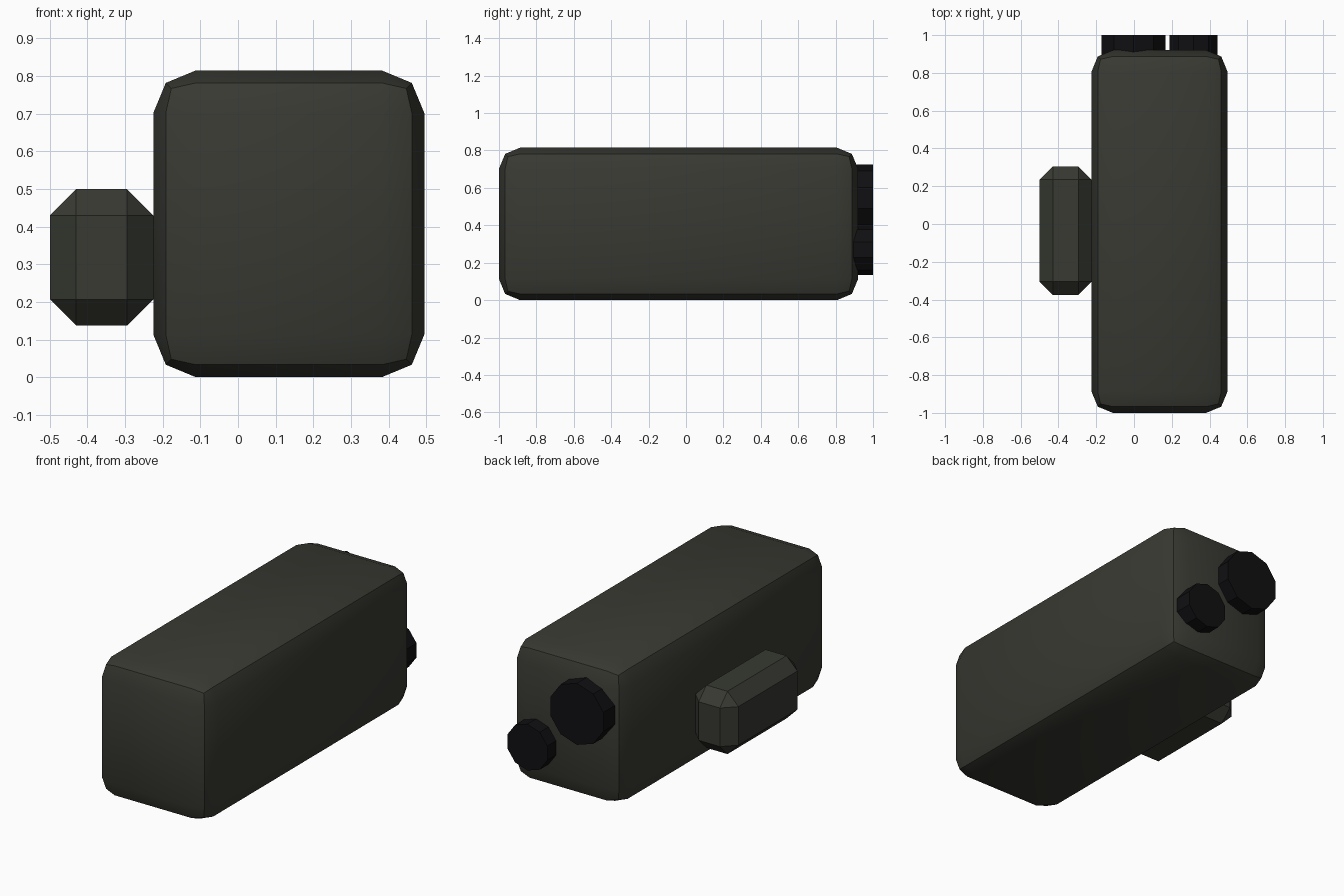
import bpy
from math import pi, radians

if "Cube" in bpy.data.objects:
    bpy.data.objects.remove(bpy.data.objects["Cube"])


def material(name, rgb):
    mat = bpy.data.materials.new(name)
    mat.diffuse_color = (*rgb, 1)
    mat.use_nodes = True
    mat.node_tree.nodes["Principled BSDF"].inputs["Base Color"].default_value = mat.diffuse_color
    return mat


def bevelled_box(name, lo, hi, width, segments, mat):
    size = [b - a for a, b in zip(lo, hi)]
    mid = [(a + b) / 2 for a, b in zip(lo, hi)]
    bpy.ops.mesh.primitive_cube_add(size=1, location=mid)
    ob = bpy.context.object
    ob.name = name
    ob.scale = size
    bpy.ops.object.transform_apply(location=False, rotation=False, scale=True)
    bev = ob.modifiers.new("Bevel", 'BEVEL')
    bev.width = width
    bev.segments = segments
    bpy.ops.object.modifier_apply(modifier=bev.name)
    ob.data.materials.append(mat)
    return ob


def disc(name, x, z, radius, mat, y0=0.86, y1=1.0):
    bpy.ops.mesh.primitive_cylinder_add(
        vertices=10, radius=radius, depth=y1 - y0,
        location=(x, (y0 + y1) / 2, z), rotation=(pi / 2, 0, 0))
    ob = bpy.context.object
    ob.name = name
    ob.data.materials.append(mat)
    return ob


olive = material("dark_olive", (0.04, 0.041, 0.032))
side_olive = material("side_olive", (0.038, 0.041, 0.031))
black = material("black", (0.005, 0.005, 0.006))

# Main housing with a two-step rounded edge
bevelled_box("main_body", (-0.225, -1, 0), (0.495, 0.92, 0.815), 0.113, 2, olive)
bpy.ops.object.shade_smooth_by_angle(angle=radians(30))

# Chamfered box on the left side
bevelled_box("side_box", (-0.5, -0.375, 0.137), (-0.225, 0.305, 0.5), 0.07, 1, side_olive)

# Ten-sided caps on the back
disc("large_cap", -0.002, 0.546, 0.178, black)
disc("small_cap", 0.315, 0.269, 0.134, black)
